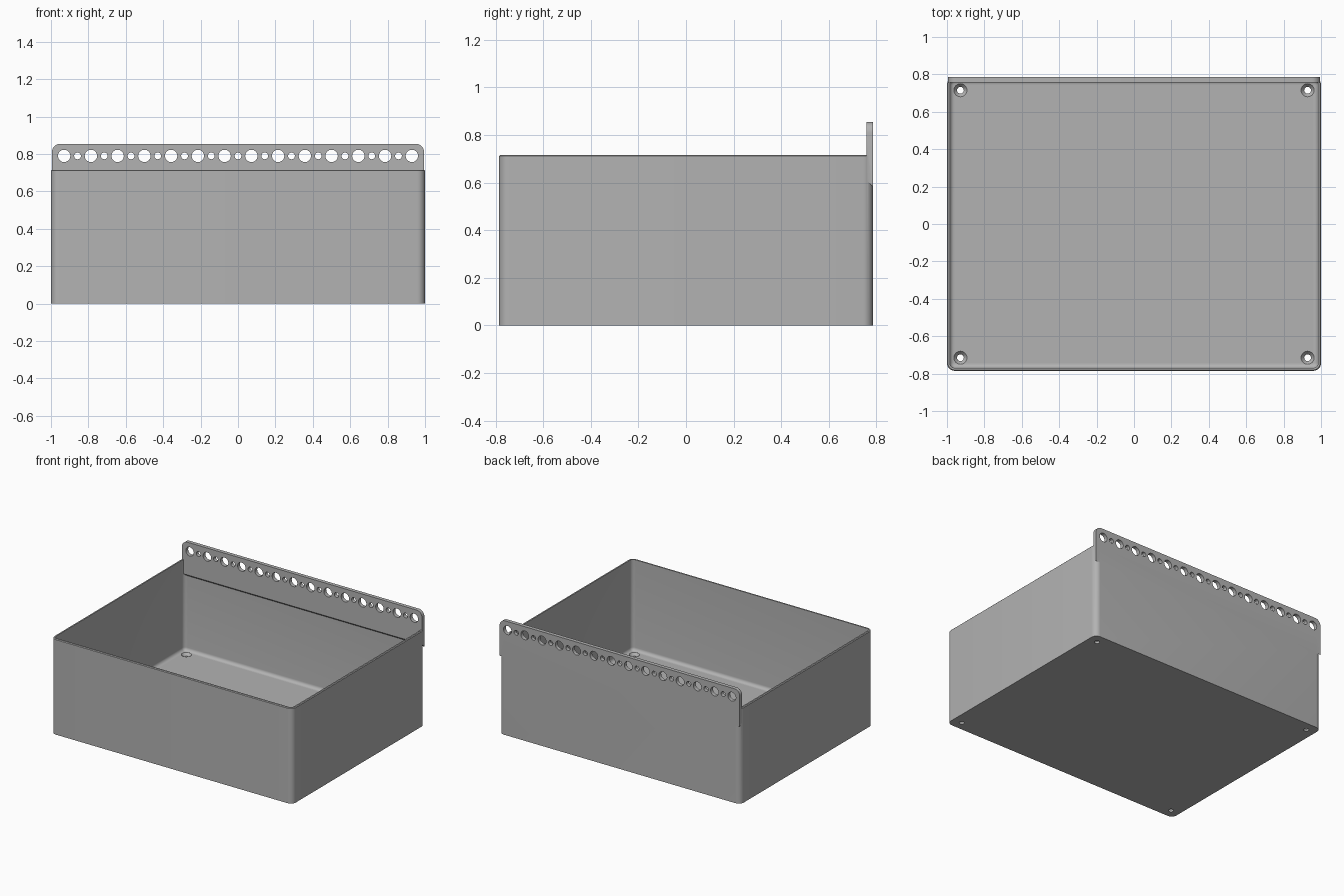
import bpy, bmesh, math
from mathutils import Matrix, Vector

old = bpy.data.objects.get("Cube")
if old:
    bpy.data.objects.remove(old, do_unlink=True)

W, D, H = 1.0, 0.785, 0.716      # half width, half depth, wall height
WALL, FLOOR, FILLET = 0.015, 0.035, 0.025

grey = bpy.data.materials.new("plain grey")
grey.use_nodes = True
grey.diffuse_color = (0.45, 0.45, 0.45, 1)
grey.node_tree.nodes["Principled BSDF"].inputs["Base Color"].default_value = grey.diffuse_color


def make(name, bm):
    bmesh.ops.recalc_face_normals(bm, faces=bm.faces)
    mesh = bpy.data.meshes.new(name)
    bm.to_mesh(mesh)
    bm.free()
    mesh.materials.append(grey)
    obj = bpy.data.objects.new(name, mesh)
    bpy.context.collection.objects.link(obj)
    return obj


def rounded_rect(hx, hy, r, steps=8):
    pts = []
    for k, (sx, sy) in enumerate([(1, 1), (-1, 1), (-1, -1), (1, -1)]):
        for i in range(steps + 1):
            a = (k + i / steps) * math.pi / 2
            pts.append((sx * (hx - r) + r * math.cos(a), sy * (hy - r) + r * math.sin(a)))
    return pts


def skin(bm, rings):
    """Bridge equal point rings and cap both ends."""
    loops = [[bm.verts.new(p) for p in ring] for ring in rings]
    n = len(loops[0])
    for a, b in zip(loops, loops[1:]):
        for i in range(n):
            j = (i + 1) % n
            bm.faces.new((a[i], a[j], b[j], b[i]))
    bm.faces.new(loops[0])
    bm.faces.new(loops[-1])


def boolean(target, tool, operation):
    mod = target.modifiers.new(operation.lower(), 'BOOLEAN')
    mod.object, mod.operation, mod.solver = tool, operation, 'EXACT'
    bpy.context.view_layer.objects.active = target
    bpy.ops.object.modifier_apply(modifier=mod.name)
    bpy.data.objects.remove(tool, do_unlink=True)


# Open tray: (inset, height) profile up the outside, over the rim, down to a filleted floor
profile = [(0.0, 0.0), (0.0, H - 0.005), (0.005, H), (WALL, H)]
for i in range(7):
    a = i / 6 * math.pi / 2
    profile.append((WALL + FILLET * (1 - math.cos(a)), FLOOR + FILLET * (1 - math.sin(a))))
bm = bmesh.new()
skin(bm, [[(x, y, z) for x, y in rounded_rect(W - d, D - d, max(0.042 - d, 0.012))]
          for d, z in profile])
tray = make("tray", bm)

# Hanging strip along the back, round top corners and a sloping lower edge
top, low, hx, r = 0.855, 0.61, 0.995, 0.045
outline = [(-hx, low), (hx, low)]
for cx, start in ((hx - r, 0), (r - hx, 90)):
    for i in range(9):
        a = math.radians(start + i * 90 / 8)
        outline.append((cx + r * math.cos(a), top - r + r * math.sin(a)))
bm = bmesh.new()
skin(bm, [[(x, 0.757, z) for x, z in outline],
          [(x, D, z - 0.028 if z == low else z) for x, z in outline]])
boolean(tray, make("strip", bm), 'UNION')

# Row of alternating large and small holes through the strip
bm = bmesh.new()
for i in range(27):
    radius = 0.018 if i % 2 else 0.033
    place = Matrix.Translation(((i - 13) * 0.0715, 0.77, 0.79)) @ Matrix.Rotation(math.pi / 2, 4, 'X')
    bmesh.ops.create_cone(bm, cap_ends=True, segments=32, radius1=radius, radius2=radius,
                          depth=0.2, matrix=place)
boolean(tray, make("strip_holes", bm), 'DIFFERENCE')

# Countersunk screw holes in the floor corners
bm = bmesh.new()
ring = [(math.cos(i * math.tau / 32), math.sin(i * math.tau / 32)) for i in range(32)]
for sx in (-1, 1):
    for sy in (-1, 1):
        skin(bm, [[(sx * 0.928 + rad * c, sy * 0.715 + rad * s, z) for c, s in ring]
                  for rad, z in ((0.018, -0.05), (0.018, 0.015), (0.035, FLOOR), (0.035, 0.1))])
boolean(tray, make("floor_holes", bm), 'DIFFERENCE')

# Smooth curved surfaces, keep edges crisp
bpy.ops.object.select_all(action='DESELECT')
tray.select_set(True)
bpy.context.view_layer.objects.active = tray
bpy.ops.object.shade_smooth_by_angle(angle=math.radians(30))
